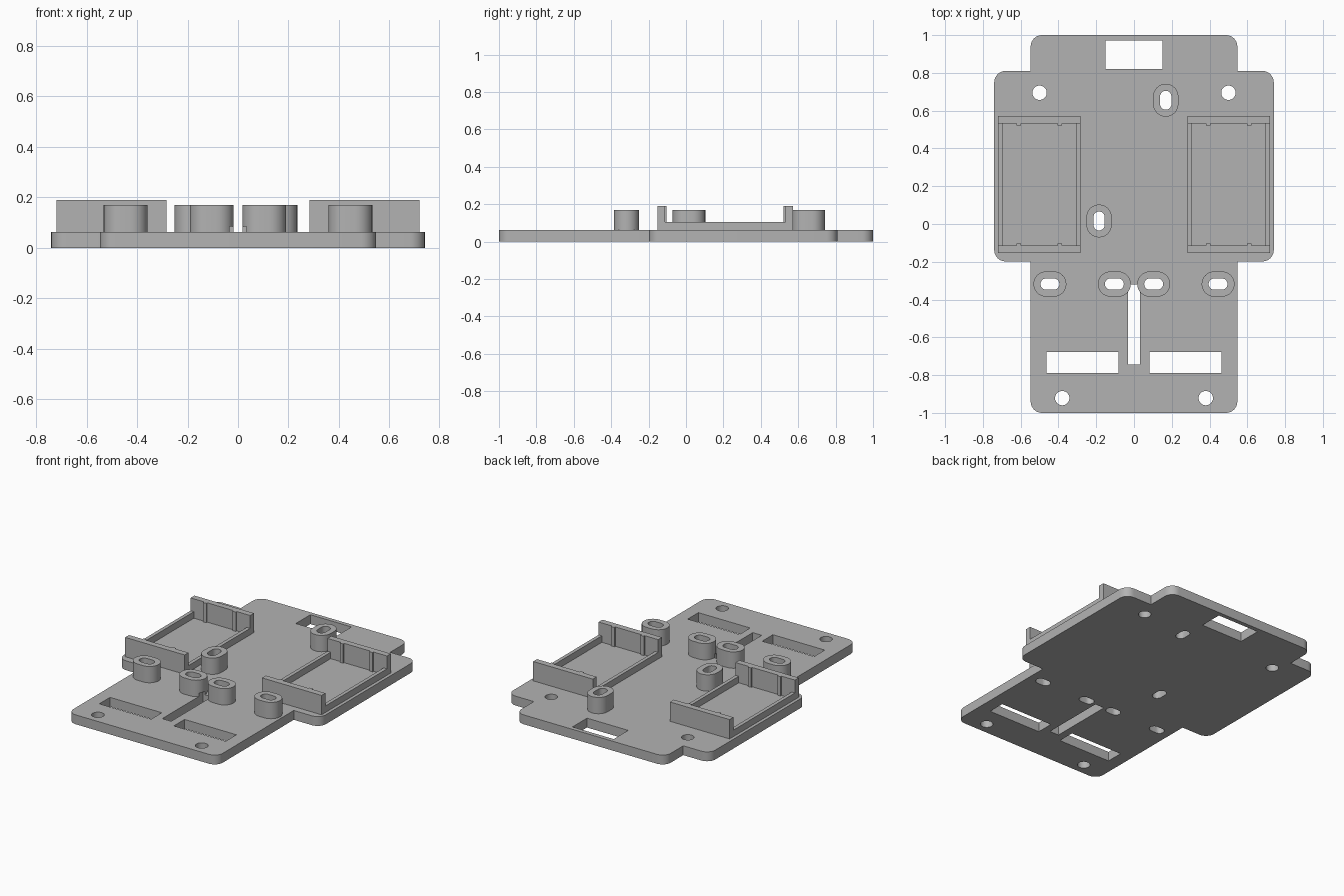
import bpy, bmesh, math
from mathutils import Vector

cube = bpy.data.objects.get("Cube")
if cube:
    bpy.data.objects.remove(cube, do_unlink=True)

PLATE_TOP = 0.062
BOSS_TOP = 0.17

grey = bpy.data.materials.new("plain grey")
grey.use_nodes = True
grey.diffuse_color = (0.45, 0.45, 0.45, 1)
grey.node_tree.nodes["Principled BSDF"].inputs["Base Color"].default_value = (0.45, 0.45, 0.45, 1)


def fillet(corners, steps=8):
    """Round right-angled corners given as (x, y, radius)."""
    points = []
    for i, (x, y, r) in enumerate(corners):
        p = Vector((x, y))
        a = (Vector(corners[i - 1][:2]) - p).normalized()
        b = (Vector(corners[(i + 1) % len(corners)][:2]) - p).normalized()
        for k in range(steps + 1 if r else 1):
            t = k / steps * math.pi / 2
            q = p + (a + b) * r - (b * math.cos(t) + a * math.sin(t)) * r
            if not points or (q - points[-1]).length > 1e-4:
                points.append(q)
    if (points[0] - points[-1]).length < 1e-4:
        points.pop()
    return points


def rect(cx, cy, w, h, r=0):
    x, y = w / 2, h / 2
    return fillet([(cx - x, cy - y, r), (cx + x, cy - y, r),
                   (cx + x, cy + y, r), (cx - x, cy + y, r)])


def slot(cx, cy, w, h):
    return rect(cx, cy, w, h, min(w, h) / 2)


def prism(bm, outline, z0, z1):
    low = [bm.verts.new((p.x, p.y, z0)) for p in outline]
    high = [bm.verts.new((p.x, p.y, z1)) for p in outline]
    bm.faces.new(low[::-1])
    bm.faces.new(high)
    for i in range(len(low)):
        j = (i + 1) % len(low)
        bm.faces.new((low[i], low[j], high[j], high[i]))


def build(name, solids):
    bm = bmesh.new()
    for outline, z0, z1 in solids:
        prism(bm, outline, z0, z1)
    bmesh.ops.recalc_face_normals(bm, faces=bm.faces)
    mesh = bpy.data.meshes.new(name)
    bm.to_mesh(mesh)
    bm.free()
    mesh.materials.append(grey)
    obj = bpy.data.objects.new(name, mesh)
    bpy.context.collection.objects.link(obj)
    return obj


def activate(obj):
    bpy.ops.object.select_all(action='DESELECT')
    obj.select_set(True)
    bpy.context.view_layer.objects.active = obj


def cut(obj, cutter):
    activate(obj)
    mod = obj.modifiers.new("openings", 'BOOLEAN')
    mod.operation = 'DIFFERENCE'
    mod.solver = 'EXACT'
    mod.object = cutter
    bpy.ops.object.modifier_apply(modifier=mod.name)


# Base plate with wider shoulders
half = [(0.547, -1, 0.06), (0.547, -0.198, 0), (0.74, -0.198, 0.06),
        (0.74, 0.81, 0.06), (0.547, 0.81, 0), (0.547, 1, 0.06)]
outline = fillet(half + [(-x, y, r) for x, y, r in reversed(half)])
plate = build("base_plate", [(outline, 0, PLATE_TOP)])

# Oblong mounting bosses: centre and whether they run along x
bosses = [(-0.445, -0.318, True), (-0.104, -0.318, True), (0.104, -0.318, True),
          (0.445, -0.318, True), (0.168, 0.655, False), (-0.185, 0.016, False)]
boss_objects, holes = [], []
for i, (x, y, along_x) in enumerate(bosses):
    size, bore = (0.174, 0.134), (0.1, 0.06)
    if not along_x:
        size, bore = size[::-1], bore[::-1]
    boss_objects.append(build(f"mounting_boss_{i + 1}",
                              [(slot(x, y, *size), PLATE_TOP, BOSS_TOP)]))
    holes.append(slot(x, y, *bore))

# Screw holes, cable windows and centre slit
for s in (-1, 1):
    holes.append(slot(s * 0.5, 0.695, 0.076, 0.076))
    holes.append(slot(s * 0.38, -0.922, 0.076, 0.076))
    holes.append(rect(s * 0.273, -0.734, 0.38, 0.112))
holes.append(rect(0, 0.896, 0.302, 0.152))
solids = [(h, -0.1, 0.3) for h in holes]
solids.append((rect(0, -0.533, 0.066, 0.424), -0.1, 0.085))
cutter = build("opening_cutter", solids)
cutter.hide_render = True
for obj in [plate] + boss_objects:
    cut(obj, cutter)
bpy.data.objects.remove(cutter, do_unlink=True)

# Side holders: tall end walls, low rails, small locating ribs
for side, s in (("left", 1), ("right", -1)):
    cx, cy = s * 0.501, 0.209
    for end, e in (("front", -1), ("back", 1)):
        parts = [(rect(cx, cy + e * 0.342, 0.436, 0.04), PLATE_TOP, 0.19)]
        for r in (-1, 1):
            parts.append((rect(cx + r * 0.108, cy + e * 0.317, 0.024, 0.01), PLATE_TOP, 0.19))
        build(f"{side}_holder_{end}_wall", parts)
    for edge, e in (("outer", 1), ("inner", -1)):
        build(f"{side}_holder_{edge}_rail",
              [(rect(cx + s * e * 0.206, cy, 0.024, 0.644), PLATE_TOP, 0.105)])

# Smooth the round walls, keep the edges crisp
for obj in [plate] + boss_objects:
    activate(obj)
    bpy.ops.object.shade_smooth_by_angle(angle=math.radians(30))
